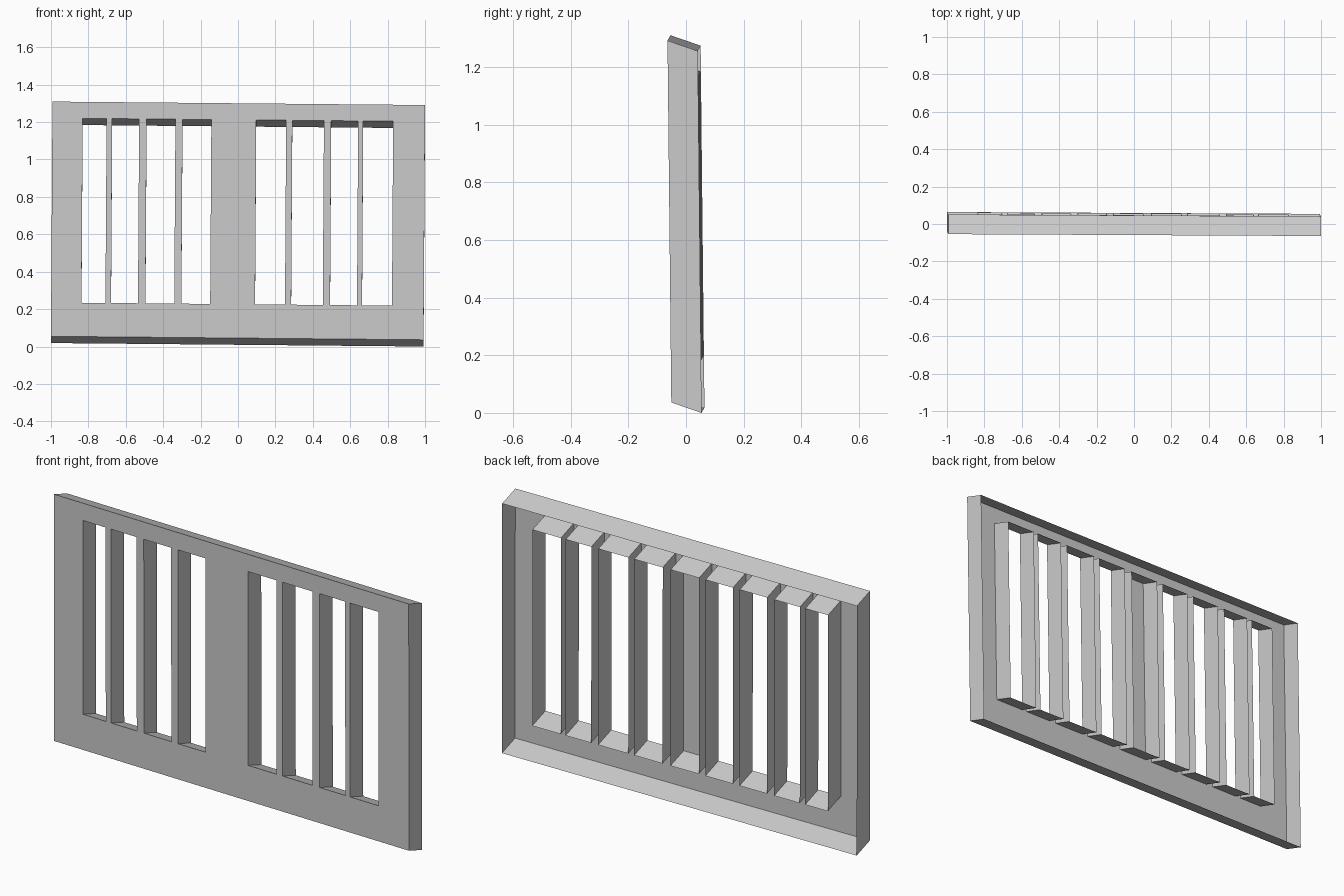
import bpy
from mathutils import Vector

if "Cube" in bpy.data.objects:
    bpy.data.objects.remove(bpy.data.objects["Cube"])

# Slightly leaning frame: across, up and depth directions from the lower front corner
ORIGIN = Vector((-1.0, -0.041, 0.0545))
ACROSS = Vector((1.0, -0.005, -0.0093))
UP = Vector((0.0065, -0.0105, 1.0))
DEPTH = Vector((0.0, 0.105, -0.036))
WIDTH, HEIGHT = 1.992, 1.255
LOW, HIGH = 0.181, 1.167

# Left and right edge of every sleeve; the middle one is closed by the panel
SLEEVES = [(0.162, 0.29), (0.32, 0.464), (0.504, 0.658), (0.696, 0.85),
           (0.886, 1.046),
           (1.09, 1.25), (1.283, 1.452), (1.491, 1.635), (1.662, 1.822)]
BLIND = 4

grey = bpy.data.materials.new("plain_grey")
grey.diffuse_color = (0.6, 0.6, 0.6, 1.0)
grey.use_nodes = True
grey.node_tree.nodes["Principled BSDF"].inputs["Base Color"].default_value = grey.diffuse_color


def place(s, t, d=0.0):
    return ORIGIN + ACROSS * s + UP * t + DEPTH * d


def add_object(name, verts, faces):
    mesh = bpy.data.meshes.new(name)
    mesh.from_pydata(verts, [], faces)
    mesh.materials.append(grey)
    obj = bpy.data.objects.new(name, mesh)
    bpy.context.collection.objects.link(obj)
    return obj


def add_sleeve(name, s0, s1, t0, t1):
    """Four thin walls running from the front plane to the back."""
    loop = [(s0, t0), (s1, t0), (s1, t1), (s0, t1)]
    verts = [place(s, t, d) for d in (0, 1) for s, t in loop]
    faces = [(i, i + 4, (i + 1) % 4 + 4, (i + 1) % 4)[::-1] for i in range(4)]
    faces = [f[::-1] for f in faces]
    faces = [f[::-1] for f in faces]
    add_object(name, verts, faces)


# Front panel: grid of cells with the open slots left out
openings = [s for i, s in enumerate(SLEEVES) if i != BLIND]
cols = [0.0] + [e for pair in openings for e in pair] + [WIDTH]
rows = [0.0, LOW, HIGH, HEIGHT]
n = len(cols)
panel_verts = [place(s, t) for t in rows for s in cols]
panel_faces = [(r * n + c, r * n + c + 1, (r + 1) * n + c + 1, (r + 1) * n + c)
               for r in range(3) for c in range(n - 1)
               if not (r == 1 and c % 2 == 1)]
add_object("front_panel", panel_verts, panel_faces)

# Outer rim around the panel
add_sleeve("outer_rim", 0.0, WIDTH, 0.0, HEIGHT)

# Slot sleeves behind the panel
for i, (left, right) in enumerate(SLEEVES):
    name = "blind_sleeve" if i == BLIND else f"slot_sleeve_{i + 1}"
    add_sleeve(name, left, right, LOW, HIGH)
